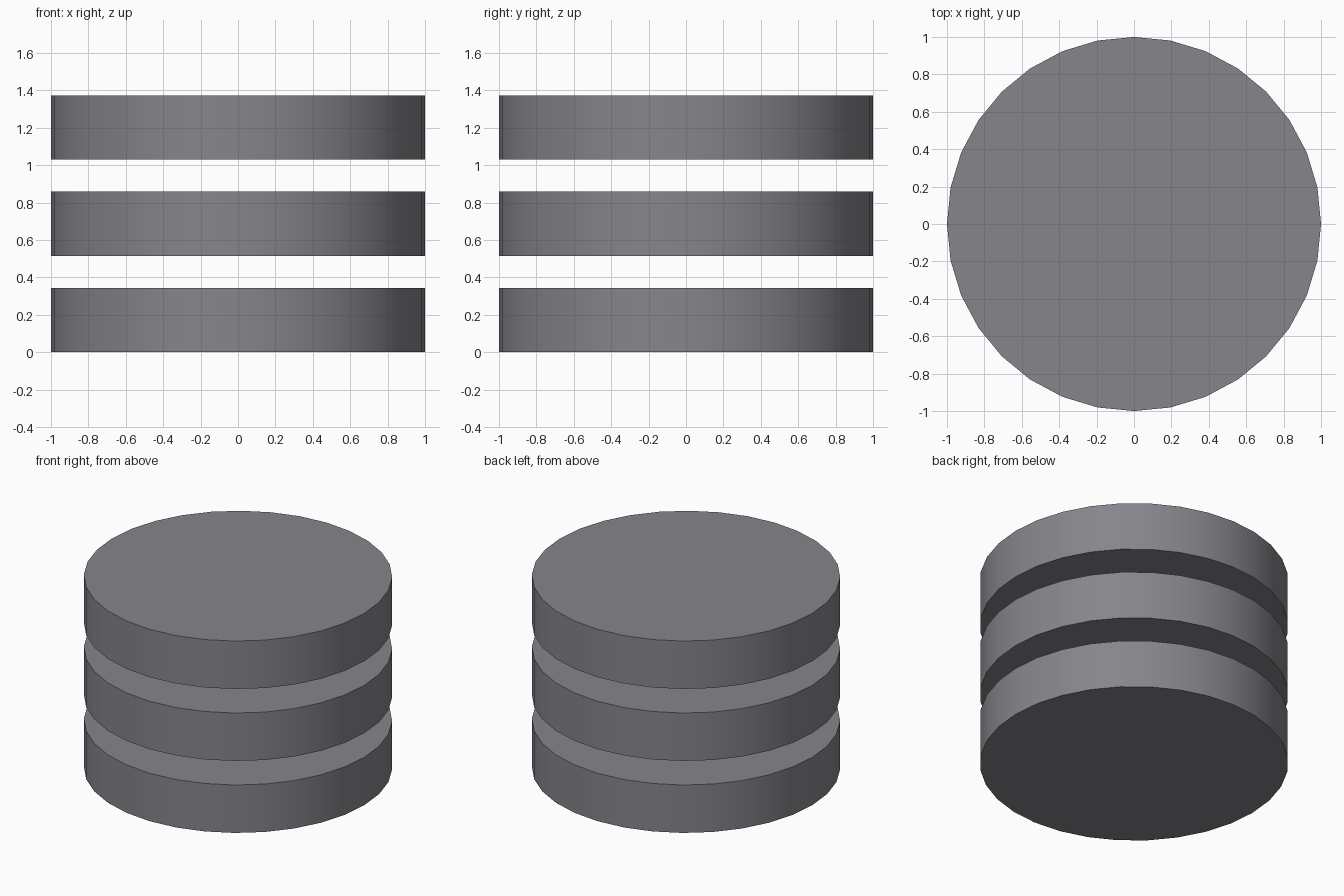
import bpy
import math

if "Cube" in bpy.data.objects:
    bpy.data.objects.remove(bpy.data.objects["Cube"])

RADIUS = 1.0
THICKNESS = 0.343
PITCH = 0.515  # disc height plus the open gap above it

# Dark, slightly bluish grey
dark_grey = bpy.data.materials.new("dark_grey")
dark_grey.diffuse_color = (0.24, 0.235, 0.26, 1.0)
dark_grey.use_nodes = True
dark_grey.node_tree.nodes["Principled BSDF"].inputs["Base Color"].default_value = dark_grey.diffuse_color


def add_disc(name, base_z):
    bpy.ops.mesh.primitive_cylinder_add(
        vertices=32, radius=RADIUS, depth=THICKNESS,
        location=(0, 0, base_z + THICKNESS / 2))
    disc = bpy.context.object
    disc.name = name
    disc.data.materials.append(dark_grey)
    # Smooth round side, sharp rims
    bpy.ops.object.shade_smooth_by_angle(angle=math.radians(30))
    return disc


# Three identical discs stacked with open gaps
for i, name in enumerate(("bottom_disc", "middle_disc", "top_disc")):
    add_disc(name, i * PITCH)
